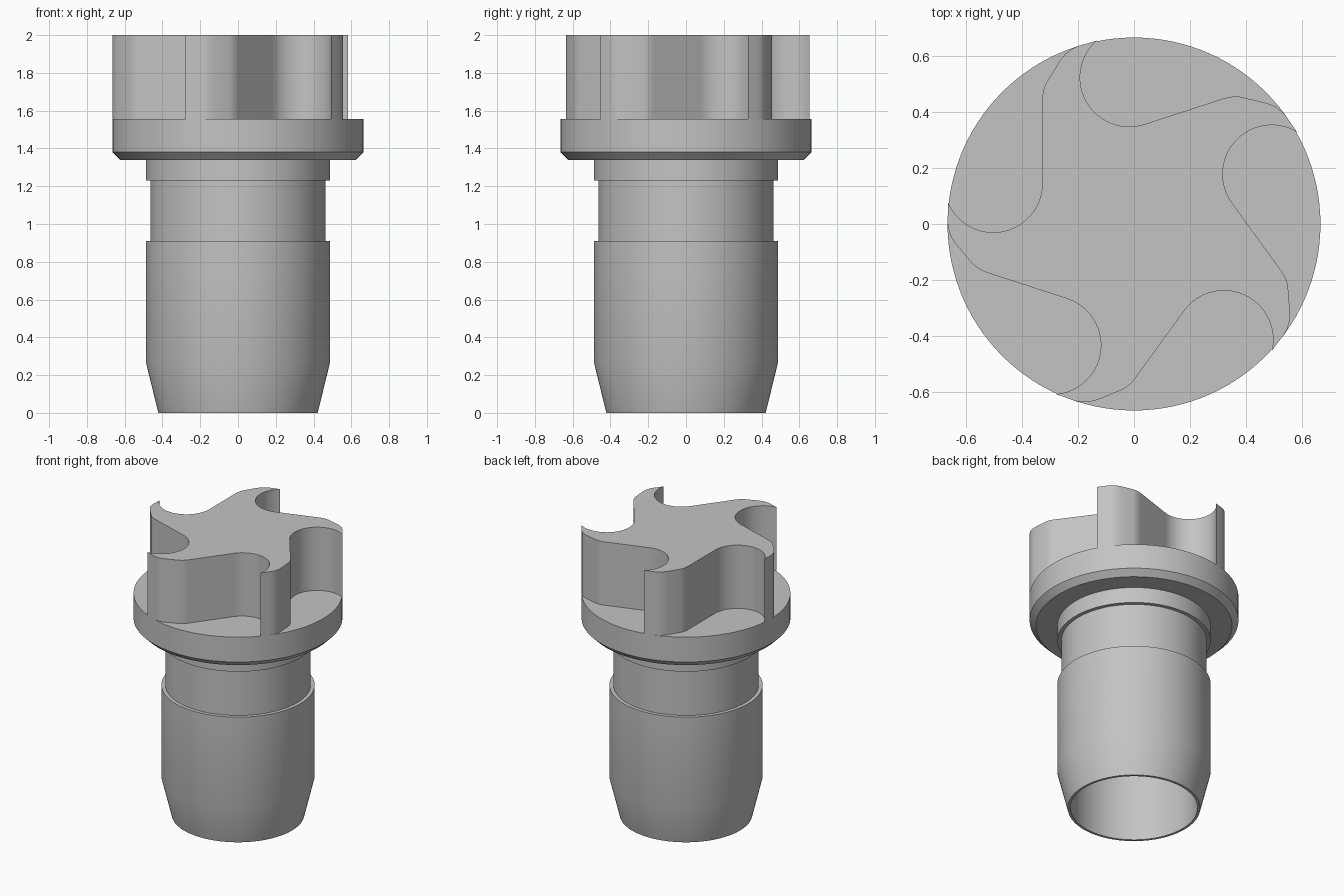
import bpy, bmesh, math
from mathutils import Matrix, Vector

if "Cube" in bpy.data.objects:
    bpy.data.objects.remove(bpy.data.objects["Cube"])

grey = bpy.data.materials.new("plain grey")
grey.diffuse_color = (0.55, 0.55, 0.55, 1)
grey.use_nodes = True
grey.node_tree.nodes["Principled BSDF"].inputs["Base Color"].default_value = grey.diffuse_color


def finish(bm, name):
    bmesh.ops.recalc_face_normals(bm, faces=bm.faces)
    mesh = bpy.data.meshes.new(name)
    bm.to_mesh(mesh)
    bm.free()
    obj = bpy.data.objects.new(name, mesh)
    bpy.context.collection.objects.link(obj)
    mesh.materials.append(grey)
    bpy.ops.object.select_all(action='DESELECT')
    obj.select_set(True)
    bpy.context.view_layer.objects.active = obj
    bpy.ops.object.shade_smooth_by_angle(angle=math.radians(25))
    return obj


# Hollow turned body: bore, tapered nose, groove, shoulder and flange
R = 0.665
profile = [(0, 1.34), (0.405, 1.34), (0.405, 0), (0.422, 0), (0.488, 0.27),
           (0.488, 0.91), (0.463, 0.91), (0.463, 1.23), (0.488, 1.23),
           (0.488, 1.34), (0.625, 1.34), (R, 1.38), (R, 1.555), (0, 1.555)]
bm = bmesh.new()
verts = [bm.verts.new((r, 0, z)) for r, z in profile]
edges = [bm.edges.new(p) for p in zip(verts, verts[1:])]
bmesh.ops.spin(bm, geom=verts + edges, cent=(0, 0, 0), axis=(0, 0, 1),
               angle=2 * math.pi, steps=120, use_duplicate=False)
bmesh.ops.remove_doubles(bm, verts=bm.verts, dist=1e-4)
finish(bm, "hollow_body")

# Five-bladed drive star: one scooped pocket outline, repeated every 72 degrees
pocket = []
for i in range(25):
    a = math.radians(203 + (360 - 203) * i / 24)
    pocket.append((-0.502 + 0.175 * math.cos(a), 0.145 + 0.175 * math.sin(a)))
pocket += [(-0.327, 0.445), (-0.325, 0.467), (-0.320, 0.488), (-0.312, 0.505),
           (-0.264, 0.583), (-0.245, 0.606), (-0.222, 0.624), (-0.198, 0.635)]
pocket.append((R * math.cos(math.radians(104.5)), R * math.sin(math.radians(104.5))))

bm = bmesh.new()
ring = []
for k in range(5):
    turn = Matrix.Rotation(math.radians(-72 * k), 3, 'Z')
    ring += [turn @ Vector((x, y, 0)) for x, y in pocket]
low = [bm.verts.new((p.x, p.y, 1.555)) for p in ring]
top = [bm.verts.new((p.x, p.y, 2.0)) for p in ring]
n = len(ring)
for i in range(n):
    j = (i + 1) % n
    bm.faces.new((low[i], low[j], top[j], top[i]))
bm.faces.new(top)
finish(bm, "drive_star")
